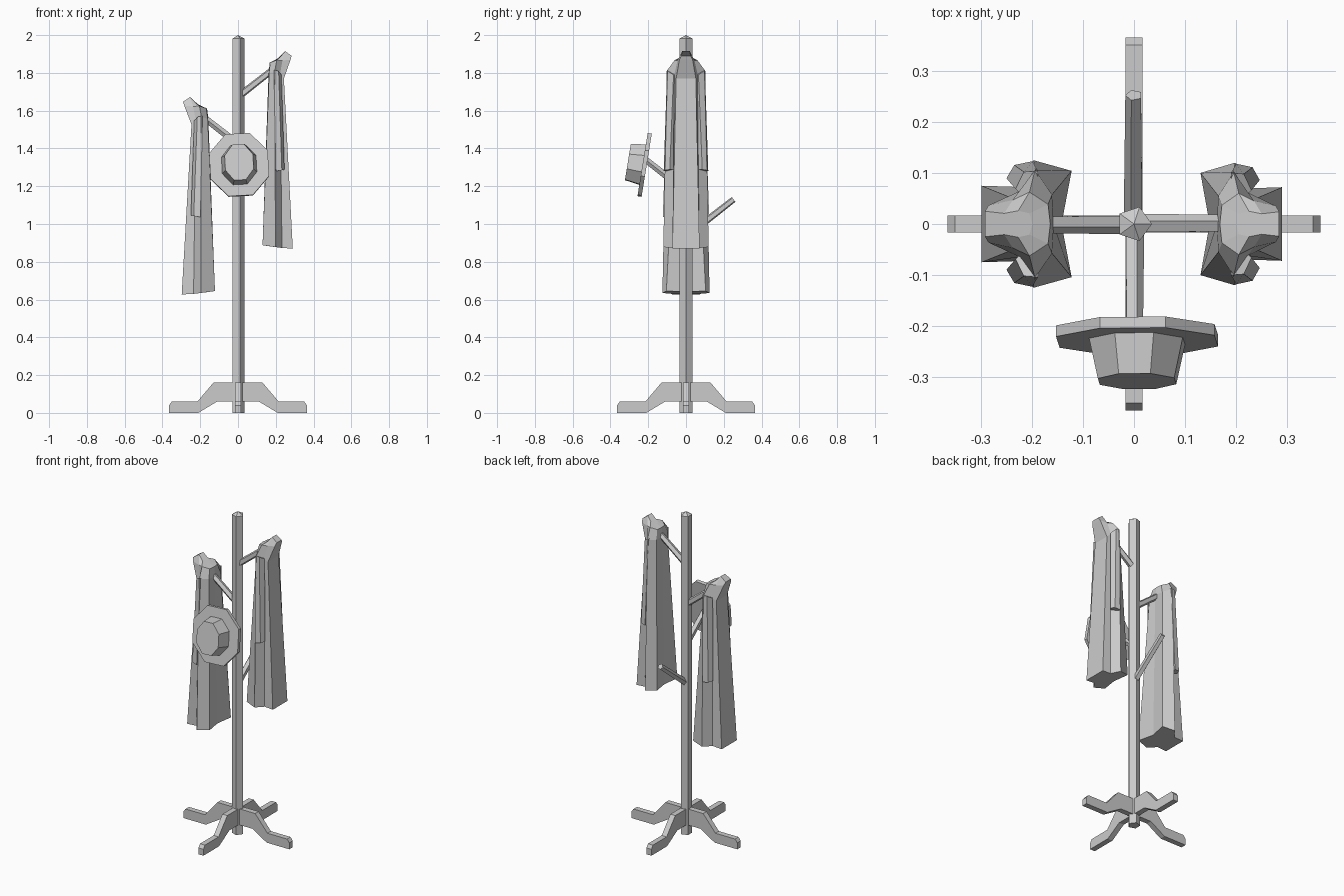
import bpy, bmesh, math
from mathutils import Vector, Matrix

if "Cube" in bpy.data.objects:
    bpy.data.objects.remove(bpy.data.objects["Cube"])


def make_object(name, bm):
    bmesh.ops.recalc_face_normals(bm, faces=bm.faces)
    me = bpy.data.meshes.new(name)
    bm.to_mesh(me)
    bm.free()
    ob = bpy.data.objects.new(name, me)
    bpy.context.collection.objects.link(ob)
    return ob


def loft(bm, rings):
    """Skin a stack of equal-length closed rings and cap both ends."""
    rows = [[bm.verts.new(p) for p in r] for r in rings]
    n = len(rows[0])
    for a, b in zip(rows, rows[1:]):
        for i in range(n):
            j = (i + 1) % n
            bm.faces.new((a[i], a[j], b[j], b[i]))
    bm.faces.new(rows[0])
    bm.faces.new(rows[-1])


def ring(rx, ry, z, n, turn=0.0):
    return [(rx * math.cos(turn + math.tau * i / n),
             ry * math.sin(turn + math.tau * i / n), z) for i in range(n)]


# Pole with a shallow pointed tip
bm = bmesh.new()
loft(bm, [ring(.035, .035, z, 5) for z in (0, 1.982)])
cap = max(bm.faces, key=lambda f: f.calc_center_median().z)
tip = bmesh.ops.poke(bm, faces=[cap])["verts"][0]
tip.co = (0, 0, 2.0)
make_object("pole", bm)

# Four feet
foot = [(0, .16), (.13, .16), (.215, .06), (.35, .06), (.365, .04),
        (.365, 0), (.21, 0), (.11, .06), (0, .06)]
for k, side in enumerate(("right", "back", "left", "front")):
    bm = bmesh.new()
    loft(bm, [[(x, y, z) for x, z in foot] for y in (-.017, .017)])
    bm.transform(Matrix.Rotation(k * math.pi / 2, 4, 'Z'))
    make_object("foot_" + side, bm)

# Four sloping pegs, each a step lower
for side, turn, z in (("right", 0, 1.685), ("left", 180, 1.435),
                      ("front", -90, 1.185), ("back", 90, .945)):
    start, end = Vector((.015, 0, z)), Vector((.252, 0, z + .185))
    d = end - start
    bm = bmesh.new()
    loft(bm, [ring(.02, .02, 0, 5), ring(.017, .017, d.length, 5)])
    bm.transform(Matrix.Rotation(math.radians(turn), 4, 'Z')
                 @ Matrix.Translation(start)
                 @ d.to_track_quat('Z', 'Y').to_matrix().to_4x4())
    make_object("peg_" + side, bm)

# Hat: octagonal brim and tapered crown, tilted on the front peg
tilt = (Matrix.Translation((.006, -.219, 1.313))
        @ Matrix.Rotation(math.radians(80.8), 4, 'X')
        @ Matrix.Rotation(math.radians(3), 4, 'Z'))
oct_turn = math.pi / 8
for name, levels in (
        ("hat_brim", ((.168, .18, -.011), (.168, .18, .011))),
        ("hat_crown", ((.1, .116, .008), (.081, .103, .09)))):
    bm = bmesh.new()
    loft(bm, [ring(rx, ry, z, 8, oct_turn) for rx, ry, z in levels])
    bm.transform(tilt)
    make_object(name, bm)

# Half sections of a hanging coat: inner fold, inner edge, side, notch, outer edge
coat = [
    [(.148, 0, .885), (.13, .1, .888), (.198, .12, .878), (.233, .07, .873), (.29, .072, .87)],
    [(.162, 0, 1.80), (.165, .055, 1.80), (.195, .102, 1.81), (.222, .062, 1.79), (.243, .052, 1.77)],
    [(.168, 0, 1.855), (.172, .037, 1.855), (.205, .06, 1.868), (.235, .045, 1.865), (.278, .035, 1.87)],
    [(.2, 0, 1.868), (.205, .02, 1.87), (.225, .025, 1.885), (.25, .02, 1.915), (.284, .024, 1.89)],
]
# Sleeve hem and shoulder sections
sleeve = [
    [(.2, .07, 1.28), (.2, .118, 1.28), (.232, .111, 1.285), (.246, .086, 1.288), (.23, .066, 1.29)],
    [(.19, .06, 1.81), (.19, .1, 1.815), (.215, .098, 1.81), (.23, .066, 1.79), (.215, .05, 1.79)],
]


def make_coat(side, sx, wide, deep, drop):
    def place(p, sy=1):
        u, y, z = p
        return (sx * (.21 + (u - .21) * wide), sy * y * deep, z - drop)

    bm = bmesh.new()
    loft(bm, [[place(p) for p in h] + [place(p, -1) for p in h[:0:-1]] for h in coat])
    make_object("coat_" + side, bm)
    for label, sy in (("front", -1), ("back", 1)):
        bm = bmesh.new()
        loft(bm, [[place(p, sy) for p in s] for s in sleeve])
        make_object(f"coat_{side}_sleeve_{label}", bm)


make_coat("right", 1, 1, 1, 0)
make_coat("left", -1, 1.1, 1.04, .243)
